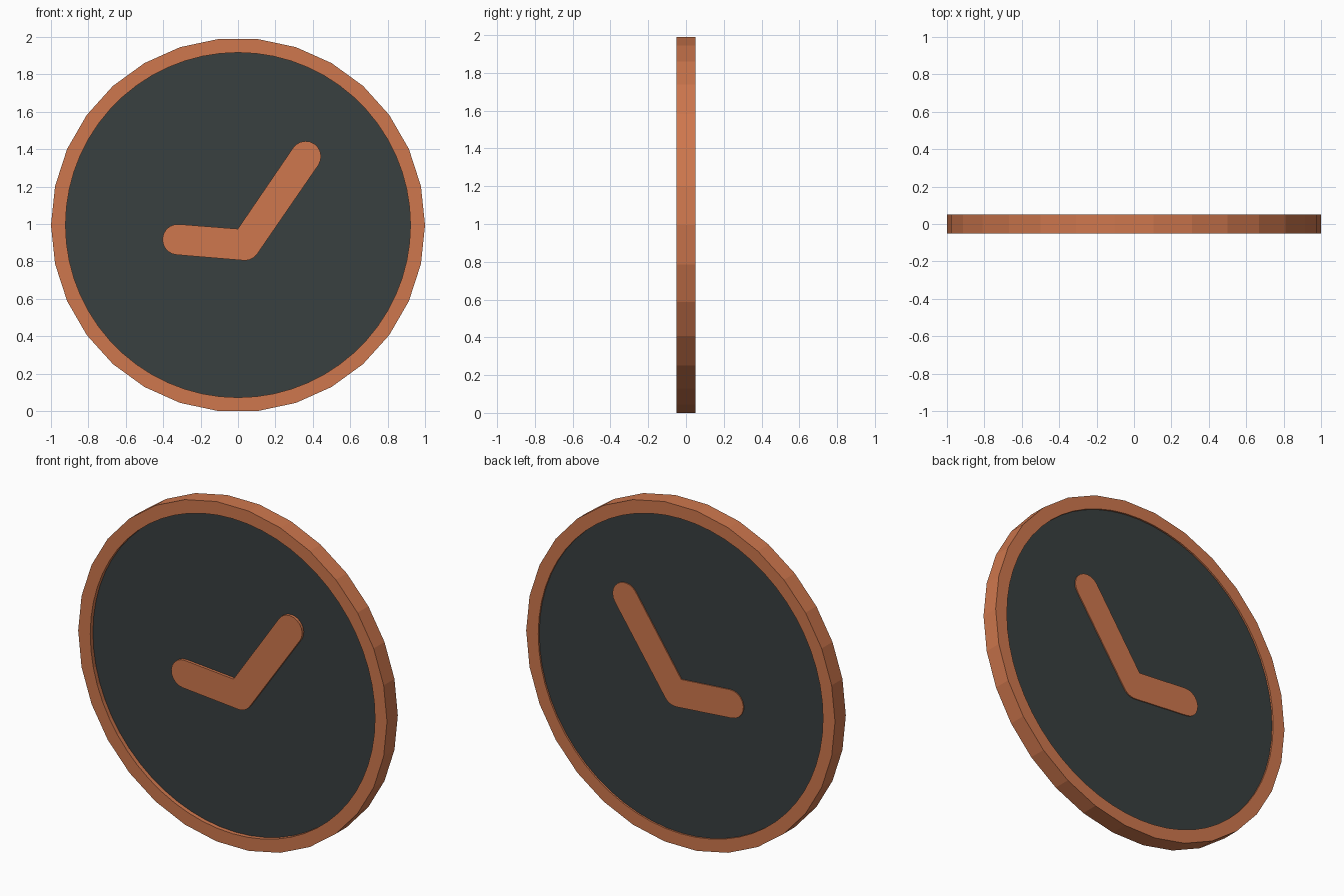
import bpy, bmesh, math
from mathutils import Vector

if "Cube" in bpy.data.objects:
    bpy.data.objects.remove(bpy.data.objects["Cube"])

SIDES = 30
R_OUT, R_IN = 1.0, 0.922
CZ = R_OUT * math.cos(math.pi / SIDES)   # rests on a flat side


def material(name, rgb):
    m = bpy.data.materials.new(name)
    m.diffuse_color = (*rgb, 1.0)
    m.use_nodes = True
    m.node_tree.nodes["Principled BSDF"].inputs["Base Color"].default_value = m.diffuse_color
    return m


copper = material("copper orange", (0.62, 0.185, 0.075))
slate = material("dark slate", (0.040, 0.050, 0.051))


def finish(bm, name, mat):
    bmesh.ops.recalc_face_normals(bm, faces=bm.faces)
    me = bpy.data.meshes.new(name)
    bm.to_mesh(me)
    bm.free()
    me.materials.append(mat)
    ob = bpy.data.objects.new(name, me)
    bpy.context.collection.objects.link(ob)
    return ob


def circle(bm, r, n, y):
    return [bm.verts.new((r * math.cos(2 * math.pi * i / n), y,
                          CZ + r * math.sin(2 * math.pi * i / n))) for i in range(n)]


def prism(name, pts, y0, y1, mat):
    """Extrude an (x, z) outline from y0 to y1."""
    bm = bmesh.new()
    f = bm.faces.new([bm.verts.new((x, y0, z)) for x, z in pts])
    new = bmesh.ops.extrude_face_region(bm, geom=[f])["geom"]
    bmesh.ops.translate(bm, vec=(0, y1 - y0, 0),
                        verts=[v for v in new if isinstance(v, bmesh.types.BMVert)])
    return finish(bm, name, mat)


# Rim: coarse outer polygon, finer inner opening
bm = bmesh.new()
n2 = SIDES * 2
outer = [circle(bm, R_OUT, SIDES, y) for y in (-0.05, 0.05)]
inner = [circle(bm, R_IN, n2, y) for y in (-0.05, 0.05)]
for i in range(SIDES):
    j = (i + 1) % SIDES
    for o, n in zip(outer, inner):
        bm.faces.new((o[i], o[j], n[(2 * i + 2) % n2], n[2 * i + 1], n[2 * i]))
    bm.faces.new((outer[0][i], outer[0][j], outer[1][j], outer[1][i]))
for i in range(n2):
    j = (i + 1) % n2
    bm.faces.new((inner[0][i], inner[0][j], inner[1][j], inner[1][i]))
finish(bm, "rim", copper)

# Recessed dial plate
dial = [((R_IN + 0.003) * math.cos(2 * math.pi * i / n2),
         CZ + (R_IN + 0.003) * math.sin(2 * math.pi * i / n2)) for i in range(n2)]
prism("dial", dial, -0.025, 0.04, slate)


def arc(c, r, a0, a1, n=10):
    return [(c[0] + r * math.cos(math.radians(a0 + (a1 - a0) * k / n)),
             c[1] + r * math.sin(math.radians(a0 + (a1 - a0) * k / n)))
            for k in range(n + 1)]


# Joined clock hands, one bent outline with rounded ends, passing through the dial
elbow = Vector((0.036, 0.887))
long_tip = Vector((0.362, 1.361))
short_tip = Vector((-0.322, 0.917))
r = 0.082
al = math.degrees(math.atan2(*(long_tip - elbow).yx))
ash = math.degrees(math.atan2(*(short_tip - elbow).yx))
outline = (arc(long_tip, r, al - 90, al + 90)          # long hand end
           + [(-0.001, 0.974)]                         # inside corner
           + arc(short_tip, r, ash - 90, ash + 90)     # short hand end
           + arc(elbow, r, ash + 90, al + 270, 6))     # outside of the bend
prism("clock_hands", outline, -0.041, 0.046, copper)
